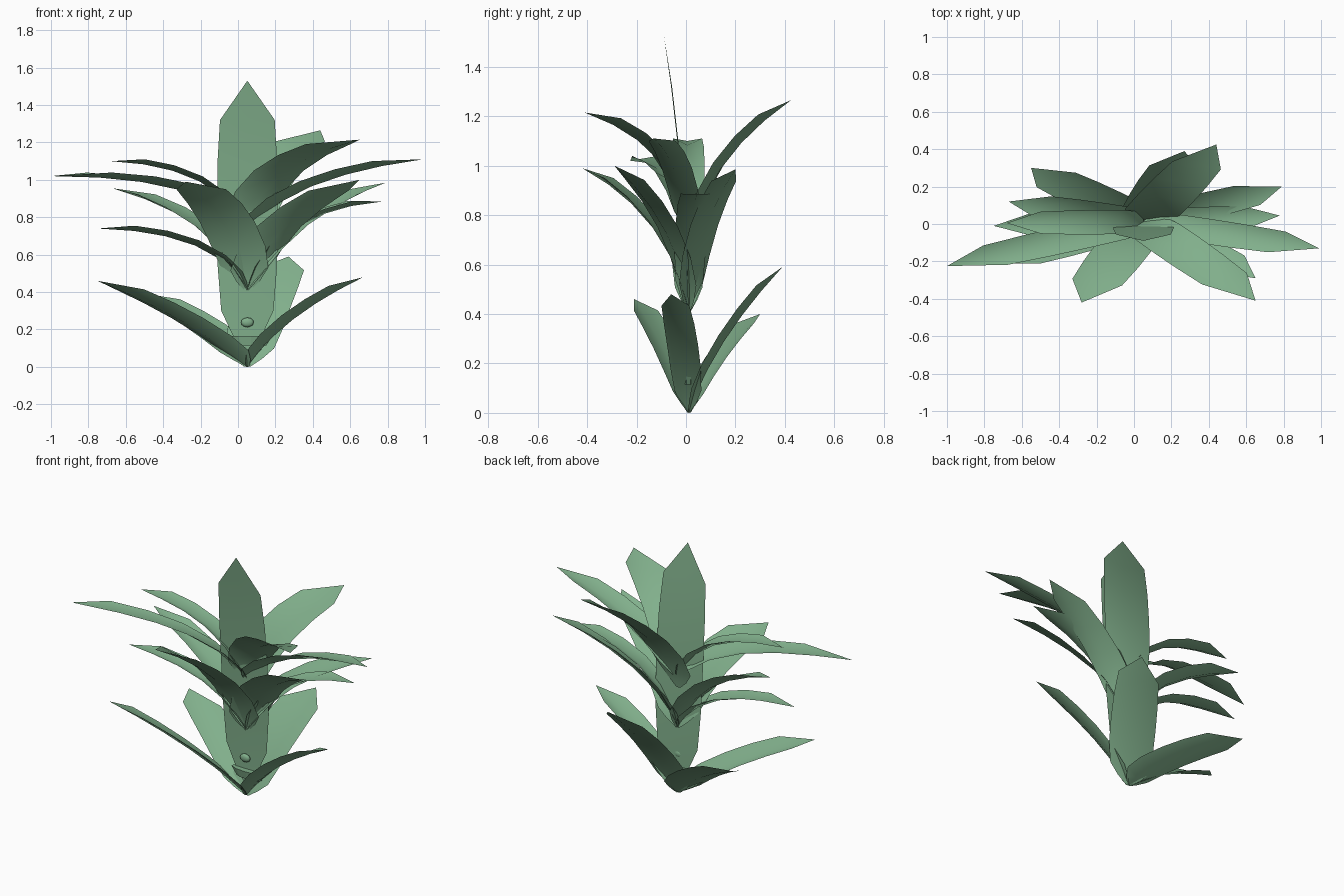
import bpy, bmesh
from mathutils import Vector

if "Cube" in bpy.data.objects:
    bpy.data.objects.remove(bpy.data.objects["Cube"])

green = bpy.data.materials.new("leaf_green")
green.diffuse_color = (0.22, 0.43, 0.26, 1)
green.use_nodes = True
green.node_tree.nodes["Principled BSDF"].inputs["Base Color"].default_value = green.diffuse_color

CX, CY = 0.05, 0.012      # axis of the plant
FLAT = 0.42               # the plant is flattened front to back
# (position along leaf, share of full width)
PROFILE = [(0, 0.12), (0.06, 0.5), (0.14, 0.86), (0.3, 0.98), (0.5, 1.0),
           (0.68, 0.98), (0.84, 0.9), (1, 0.0)]


def finish(name, bm):
    me = bpy.data.meshes.new(name)
    bm.to_mesh(me)
    bm.free()
    me.materials.append(green)
    ob = bpy.data.objects.new(name, me)
    bpy.context.collection.objects.link(ob)
    return ob


def leaf(name, base_z, tip, h, v, width=0.31, fold=0.03):
    """Folded blade along an arc; h and v place the arc's control point."""
    p0 = Vector((0, 0, base_z))
    p2 = Vector((tip[0] - CX, (tip[1] - CY) / FLAT, tip[2]))
    d = p2 - p0
    p1 = p0 + Vector((d.x * h, d.y * h, d.z * v))
    side = Vector((-d.y, d.x, 0)).normalized()
    bm = bmesh.new()
    rows = []
    for t, w in PROFILE:
        c = p0 * (1 - t) ** 2 + p1 * 2 * t * (1 - t) + p2 * t * t
        tan = ((p1 - p0) * (1 - t) + (p2 - p1) * t).normalized()
        up = tan.cross(side)
        pts = [c] if w == 0 else [c + side * (s * w * width / 2) + up * (abs(s) * fold * w)
                                  for s in (-1, 0, 1)]
        rows.append([bm.verts.new((p.x + CX, p.y * FLAT + CY, max(p.z, 0))) for p in pts])
    for a, b in zip(rows, rows[1:]):
        for i in (0, 1):
            if len(b) == 1:
                bm.faces.new((a[i], a[i + 1], b[0]))
            else:
                bm.faces.new((a[i], a[i + 1], b[i + 1], b[i]))
    for f in bm.faces:
        f.smooth = True
    finish(name, bm)


# upright centre blade
leaf("centre_blade", 0.08, (0.05, -0.09, 1.53), 0.0, 0.55, 0.325, 0.01)

# lower ring of leaves
leaf("lower_leaf_front_left", 0.0, (-0.75, -0.21, 0.46), 0.33, 0.52)
leaf("lower_leaf_right", 0.0, (0.67, -0.06, 0.48), 0.28, 0.55)
leaf("lower_leaf_back_right", 0.0, (0.27, 0.39, 0.59), 0.25, 0.48)
leaf("lower_leaf_back_left", 0.0, (-0.55, 0.30, 0.40), 0.3, 0.5)

# middle ring of leaves
leaf("middle_leaf_front_left", 0.41, (-0.28, -0.42, 0.99), 0.18, 0.67)
leaf("middle_leaf_front_right", 0.41, (0.65, -0.29, 1.0), 0.1, 0.57)
leaf("middle_leaf_back_right", 0.41, (0.79, 0.20, 0.985), 0.2, 0.63)
leaf("middle_leaf_back_left", 0.41, (-0.67, 0.12, 0.955), 0.2, 0.7)
leaf("middle_leaf_right", 0.41, (0.78, 0.045, 0.885), 0.2, 0.9)
leaf("middle_leaf_left", 0.41, (-0.75, -0.01, 0.74), 0.2, 0.95)

# upper ring of leaves
leaf("upper_leaf_front_right", 0.72, (0.65, -0.41, 1.215), 0.08, 0.72)
leaf("upper_leaf_back_right", 0.66, (0.44, 0.425, 1.265), 0.12, 0.58)
leaf("upper_leaf_front_left", 0.72, (-1.0, -0.225, 1.02), 0.18, 1.0)
leaf("upper_leaf_right", 0.72, (0.99, -0.13, 1.11), 0.22, 0.75)
leaf("upper_leaf_left", 0.72, (-0.68, 0.005, 1.10), 0.2, 0.93)

# small flattened collar near the base
bm = bmesh.new()
bmesh.ops.create_cone(bm, cap_ends=True, segments=10, radius1=0.085, radius2=0.12, depth=0.05)
for vert in bm.verts:
    x, y, z = vert.co
    vert.co = (x + 0.07, y * 0.3 + 0.01, z + 0.14)
finish("base_collar", bm)

# small bud above the collar
bm = bmesh.new()
bmesh.ops.create_icosphere(bm, subdivisions=2, radius=0.035)
for vert in bm.verts:
    x, y, z = vert.co
    vert.co = (x + CX, y * FLAT, z * 0.75 + 0.238)
for f in bm.faces:
    f.smooth = True
finish("bud", bm)
